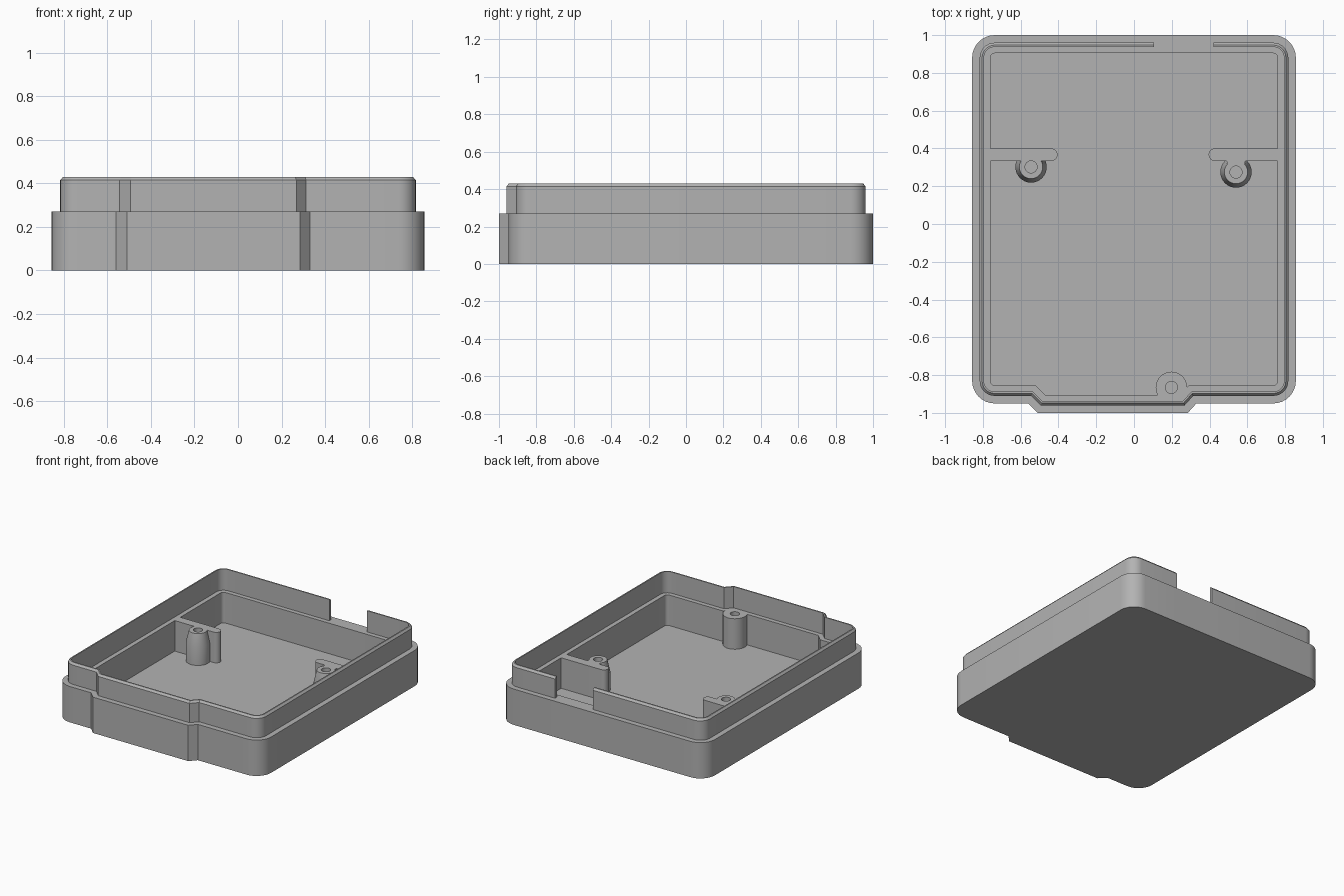
import bpy, bmesh
from math import sin, cos, pi, radians

cube = bpy.data.objects.get("Cube")
if cube:
    bpy.data.objects.remove(cube, do_unlink=True)

GREY = (0.45, 0.45, 0.45, 1)
plastic = bpy.data.materials.new("grey plastic")
plastic.use_nodes = True
plastic.diffuse_color = GREY
plastic.node_tree.nodes["Principled BSDF"].inputs["Base Color"].default_value = GREY

FLOOR, RIM, TOP = 0.04, 0.27, 0.43


def arc(cx, cy, r, start, end, steps):
    """Points along an arc, angles in degrees."""
    span = radians(end - start) / steps
    return [(cx + r * cos(radians(start) + i * span),
             cy + r * sin(radians(start) + i * span)) for i in range(steps + 1)]


def outline(d):
    """Case outline moved inward by d, running from one side of the rear gap to the other."""
    r, m = 0.12 - d, 0.414 * d
    x, back, front = 0.737, 0.88, -0.83
    pts = [(0.105, 1 - d)]
    pts += arc(-x, back, r, 90, 180, 8)
    pts += arc(-x, front, r, 180, 270, 8)
    pts += [(-0.56 + m, -0.95 + d), (-0.51 + m, -1 + d),
            (0.285 - m, -1 + d), (0.33 - m, -0.95 + d)]
    pts += arc(x, front, r, 270, 360, 8)
    pts += arc(x, back, r, 0, 90, 8)
    return pts + [(0.42, 1 - d)]


def circle(cx, cy, r):
    return arc(cx, cy, r, 0, 360, 32)[:-1]


def loft(name, sections, open_path=False):
    """Skin (points, z) sections. A closed loop is capped first and last;
    an open path wraps round its sections and is capped at both ends."""
    bm = bmesh.new()
    rings = [[bm.verts.new((x, y, z)) for x, y in pts] for pts, z in sections]
    n = len(rings[0])
    pairs = list(zip(rings, rings[1:]))
    if open_path:
        pairs.append((rings[-1], rings[0]))
    for a, b in pairs:
        for i in range(n - 1 if open_path else n):
            j = (i + 1) % n
            bm.faces.new((a[i], a[j], b[j], b[i]))
    if open_path:
        bm.faces.new([ring[0] for ring in rings])
        bm.faces.new([ring[-1] for ring in rings])
    else:
        bm.faces.new(rings[0])
        bm.faces.new(rings[-1])
    bmesh.ops.recalc_face_normals(bm, faces=bm.faces)
    mesh = bpy.data.meshes.new(name)
    bm.to_mesh(mesh)
    bm.free()
    mesh.materials.append(plastic)
    obj = bpy.data.objects.new(name, mesh)
    bpy.context.collection.objects.link(obj)
    bpy.ops.object.select_all(action='DESELECT')
    obj.select_set(True)
    bpy.context.view_layer.objects.active = obj
    bpy.ops.object.shade_smooth_by_angle(angle=radians(30))
    return obj


# Tray: outer wall, ledge and cavity
loft("case_tray", [(outline(0), 0), (outline(0), RIM),
                   (outline(0.096), RIM), (outline(0.096), FLOOR)])

# Thin raised lip with a chamfered outer edge, open at the rear gap
lip = [(0.04, RIM - 0.01), (0.04, TOP - 0.015), (0.053, TOP),
       (0.0625, TOP), (0.0625, RIM - 0.01)]
loft("raised_lip", [(outline(d), z) for d, z in lip], open_path=True)


def post(name, x, y, top_r, taper_z):
    """Screw post with a blind hole."""
    loft(name, [(circle(x, y, 0.083), FLOOR - 0.01), (circle(x, y, 0.083), taper_z),
                (circle(x, y, top_r), RIM), (circle(x, y, 0.032), RIM),
                (circle(x, y, 0.032), 0.1)])


# Side ribs with rounded ends, each carrying a tapered post on a short neck
for side, s, tip, px, py in (("right", -1, 0.405, 0.545, 0.302),
                             ("left", 1, 0.395, 0.54, 0.275)):
    rib = [(s * 0.77, 0.40)]
    rib += [(s * x, y) for x, y in arc(tip + 0.033, 0.367, 0.033, 90, 270, 12)]
    rib += [(s * 0.77, 0.334)]
    loft(side + "_rib", [(rib, FLOOR - 0.01), (rib, RIM)])
    post(side + "_post", s * px, py, 0.062, 0.18)
    neck = [(s * px + dx, y) for dx, y in ((-0.045, py + 0.036), (0.045, py + 0.036),
                                           (0.055, 0.36), (-0.055, 0.36))]
    loft(side + "_post_neck", [(neck, FLOOR - 0.01), (neck, RIM)])

# Straight post set into the front wall
post("front_post", 0.198, -0.865, 0.083, RIM - 0.02)
